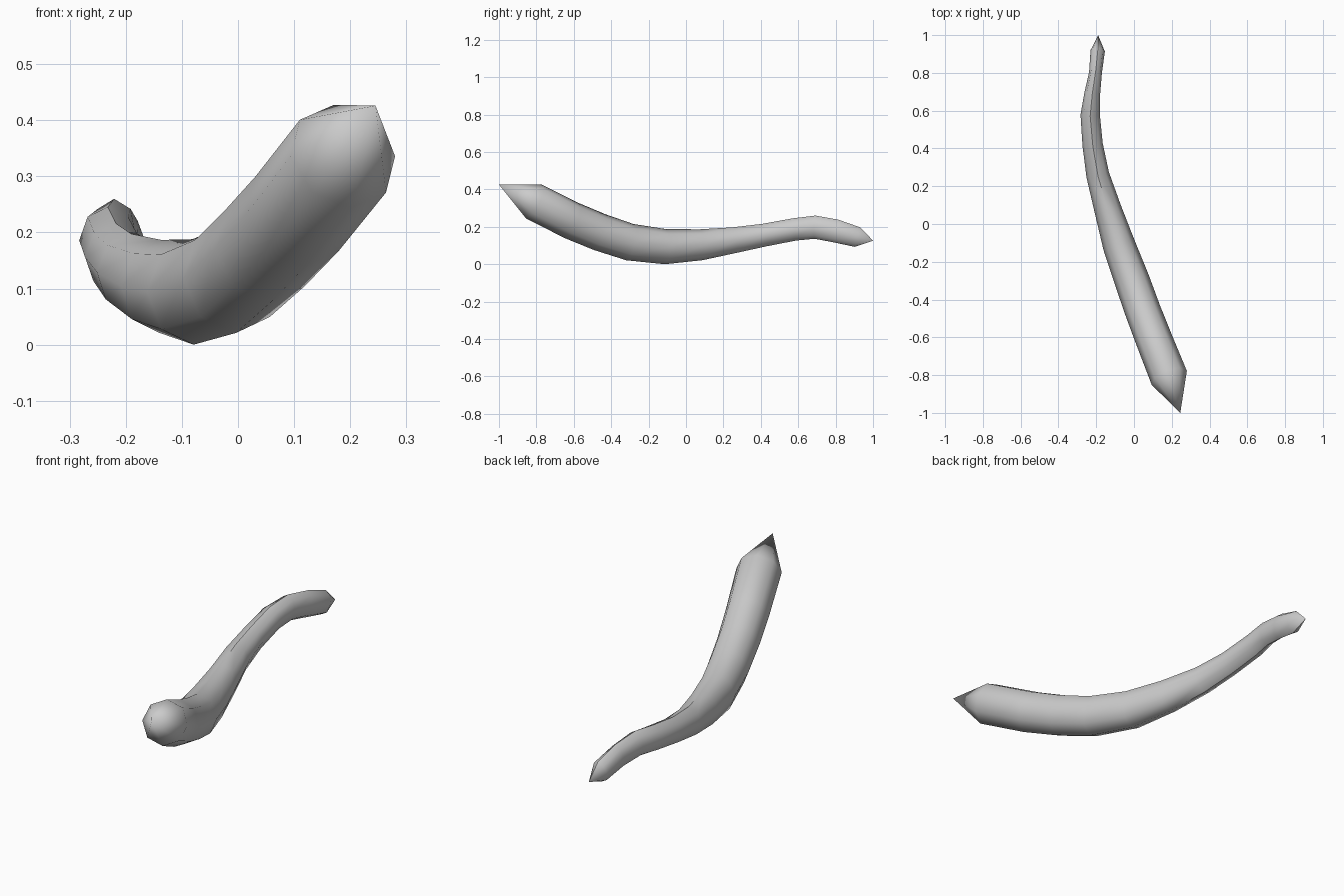
import bpy, bmesh, math
from mathutils import Vector

if "Cube" in bpy.data.objects:
    bpy.data.objects.remove(bpy.data.objects["Cube"])

SIDES = 8
# Ring centre x, y, z, then sideways and upright radius
RINGS = [
    (0.187, -0.815, 0.340, 0.100, 0.101),
    (0.105, -0.610, 0.237, 0.097, 0.102),
    (0.047, -0.460, 0.175, 0.095, 0.101),
    (-0.010, -0.300, 0.122, 0.093, 0.099),
    (-0.080, -0.110, 0.098, 0.086, 0.094),
    (-0.139, 0.080, 0.108, 0.072, 0.083),
    (-0.192, 0.260, 0.133, 0.061, 0.069),
    (-0.219, 0.420, 0.160, 0.054, 0.061),
    (-0.232, 0.580, 0.190, 0.051, 0.060),
    (-0.221, 0.690, 0.202, 0.042, 0.062),
    (-0.204, 0.800, 0.182, 0.034, 0.062),
    (-0.192, 0.917, 0.149, 0.038, 0.054),
]
FRONT_TIP = Vector((0.245, -1.0, 0.43))
BACK_TIP = Vector((-0.19, 1.0, 0.13))

# Curved tapering body: rings set square to the centre line
bm = bmesh.new()
centres = [Vector(r[:3]) for r in RINGS]
loops = []
for i, (x, y, z, rx, rz) in enumerate(RINGS):
    before = centres[max(i - 1, 0)]
    after = centres[min(i + 1, len(RINGS) - 1)]
    along = (after - before).normalized()
    side = along.cross(Vector((0, 0, 1))).normalized()
    up = side.cross(along)
    loops.append([bm.verts.new(centres[i] + side * rx * math.cos(a) + up * rz * math.sin(a))
                  for a in (math.tau * k / SIDES for k in range(SIDES))])
for a, b in zip(loops, loops[1:]):
    for k in range(SIDES):
        n = (k + 1) % SIDES
        bm.faces.new((a[k], a[n], b[n], b[k]))

# Pointed ends
for loop, tip in ((loops[0], FRONT_TIP), (loops[-1], BACK_TIP)):
    point = bm.verts.new(tip)
    for k in range(SIDES):
        bm.faces.new((loop[k], loop[(k + 1) % SIDES], point))
bmesh.ops.recalc_face_normals(bm, faces=bm.faces)

# Rest the lowest point on the ground
low = min(v.co.z for v in bm.verts)
bmesh.ops.translate(bm, verts=bm.verts, vec=(0, 0, -low))

mesh = bpy.data.meshes.new("curved_body")
bm.to_mesh(mesh)
bm.free()
body = bpy.data.objects.new("curved_body", mesh)
bpy.context.collection.objects.link(body)

grey = bpy.data.materials.new("plain_grey")
grey.diffuse_color = (0.6, 0.6, 0.6, 1)
grey.use_nodes = True
grey.node_tree.nodes["Principled BSDF"].inputs["Base Color"].default_value = grey.diffuse_color
mesh.materials.append(grey)

bpy.context.view_layer.objects.active = body
body.select_set(True)
bpy.ops.object.shade_smooth_by_angle(angle=math.radians(50))
